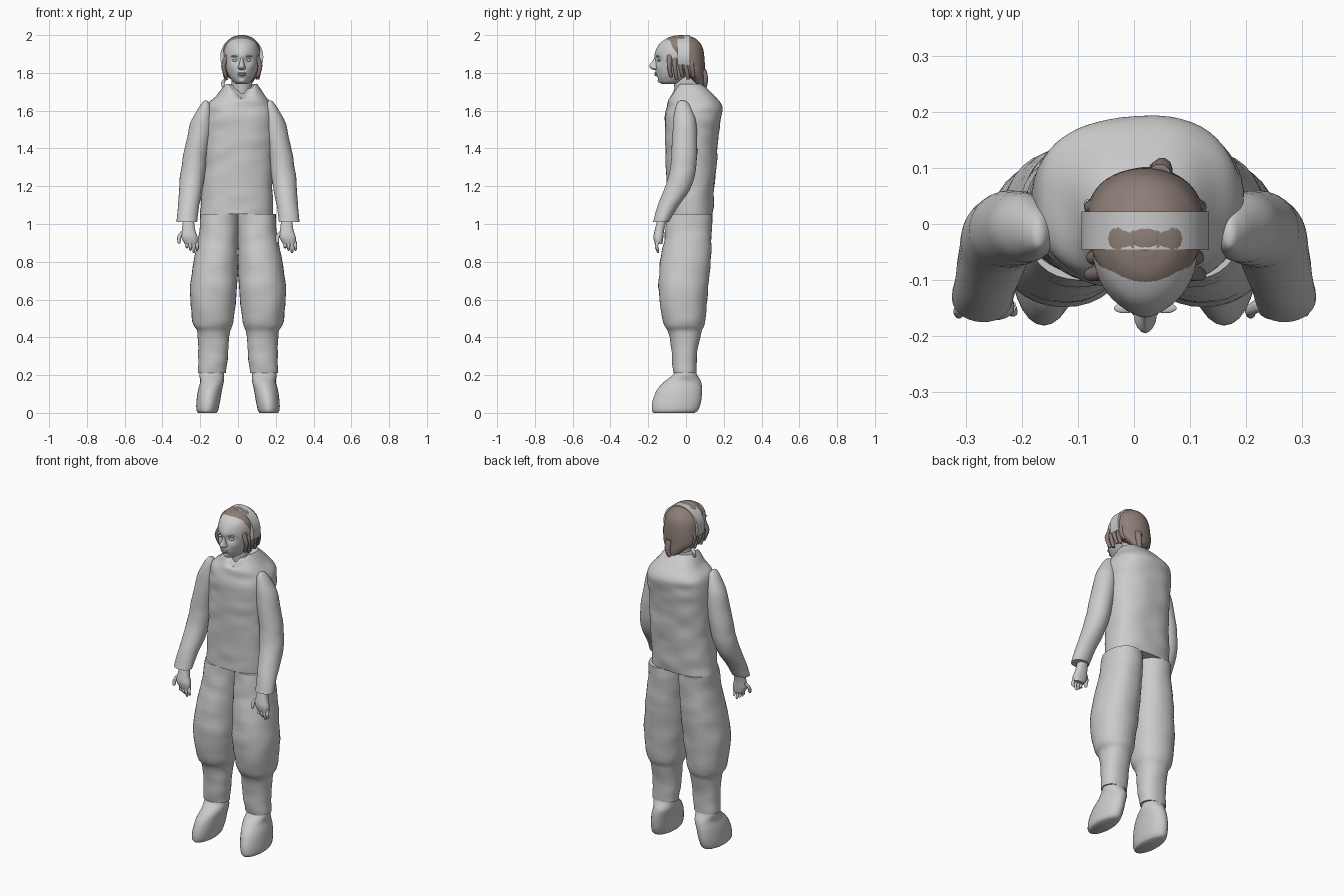
import bpy
import bmesh
import math
from mathutils import Vector, noise

if "Cube" in bpy.data.objects:
    bpy.data.objects.remove(bpy.data.objects["Cube"])


def material(name, rgb):
    m = bpy.data.materials.new(name)
    m.use_nodes = True
    m.diffuse_color = (*rgb, 1)
    m.node_tree.nodes["Principled BSDF"].inputs["Base Color"].default_value = (*rgb, 1)
    return m


GREY = material("plain_grey", (0.6, 0.6, 0.6))
BROWN = material("hair_brown", (0.27, 0.21, 0.185))


def finish(bm, name, mat, angle=50):
    bmesh.ops.recalc_face_normals(bm, faces=bm.faces)
    me = bpy.data.meshes.new(name)
    bm.to_mesh(me)
    bm.free()
    me.materials.append(mat)
    me.shade_smooth()
    me.set_sharp_from_angle(angle=math.radians(angle))
    ob = bpy.data.objects.new(name, me)
    bpy.context.collection.objects.link(ob)
    return ob


def spline(rings, steps):
    """Smoothly interpolate ring extents."""
    out = []
    for i in range(len(rings) - 1):
        a, b = rings[max(i - 1, 0)], rings[i]
        c, d = rings[i + 1], rings[min(i + 2, len(rings) - 1)]
        for s in range(steps):
            t = s / steps
            out.append([q + 0.5 * t * (r - p + t * (2 * p - 5 * q + 4 * r - w + t * (3 * (q - r) + w - p)))
                        for p, q, r, w in zip(a, b, c, d)])
    return out + [list(rings[-1])]


def loft(name, mat, rings, sides=28, steps=4, power=2.0, rough=0.0, mirror=1, warp=None):
    """Skin rings given as (z, x_min, x_max, y_min, y_max)."""
    bm = bmesh.new()
    loops = []
    for z, x0, x1, y0, y1 in spline(rings, steps):
        loop = []
        for k in range(sides):
            c, s = math.cos(math.tau * k / sides), math.sin(math.tau * k / sides)
            co = Vector(((x0 + x1) / 2 + (x1 - x0) / 2 * math.copysign(abs(c) ** (2 / power), c),
                         (y0 + y1) / 2 + (y1 - y0) / 2 * math.copysign(abs(s) ** (2 / power), s), z))
            if rough:
                n = noise.noise(Vector((co.x * 9, co.y * 9, co.z * 17)))
                co += Vector((c, s, 0)) * n * rough
            if warp:
                co = warp(co)
            co.x *= mirror
            loop.append(bm.verts.new(co))
        loops.append(loop)
    for a, b in zip(loops, loops[1:]):
        for k in range(sides):
            j = (k + 1) % sides
            bm.faces.new((a[k], a[j], b[j], b[k]))
    bm.faces.new(loops[0])
    bm.faces.new(loops[-1])
    return finish(bm, name, mat)


def blob(name, mat, centre, radii):
    bm = bmesh.new()
    bmesh.ops.create_uvsphere(bm, u_segments=20, v_segments=12, radius=1)
    for v in bm.verts:
        v.co = Vector(centre) + Vector([a * b for a, b in zip(v.co, radii)])
    return finish(bm, name, mat)


def tube(name, mat, points, r):
    """Thin tapering strand running through points from top to bottom."""
    n = len(points) - 1
    rings = []
    for i, (x, y, z) in enumerate(points):
        w = r * (1 - 0.35 * i / n)
        rings.append((z, x - w, x + w, y - w, y + w))
    x, y, z = points[-1]
    rings.append((z - r * 0.6, x - r * 0.25, x + r * 0.25, y - r * 0.25, y + r * 0.25))
    return loft(name, mat, rings, sides=10, steps=3)


# Tunic with a notched collar
def notch(co):
    if co.y < 0.02 and co.z > 1.66:
        co.z -= max(0, 1 - abs(co.x - 0.02) / 0.07) * (co.z - 1.66)
    return co


loft("tunic", GREY, [
    (1.053, -.2, .185, -.1, .14), (1.25, -.185, .185, -.105, .155),
    (1.45, -.18, .19, -.11, .17), (1.57, -.178, .195, -.11, .185),
    (1.63, -.165, .18, -.1, .188), (1.68, -.115, .145, -.085, .15),
    (1.74, -.065, .1, -.06, .09)], sides=56, steps=8, power=2.5, rough=0.007, warp=notch)

# Trousers, boots and sleeves on both sides
for side, m in (("right", -1), ("left", 1)):
    loft(side + "_trouser_leg", GREY, [
        (.21, .062, .212, -.065, .055), (.3, .055, .21, -.075, .06),
        (.42, .042, .215, -.09, .08), (.48, .025, .24, -.12, .1),
        (.64, .006, .254, -.145, .115), (.8, .0, .235, -.135, .13),
        (.93, -.002, .21, -.115, .137), (1.054, -.002, .2, -.1, .14)],
        sides=36, steps=5, power=2.2, rough=0.006, mirror=m)
    loft(side + "_boot", GREY, [
        (.0, .115, .21, -.17, .045), (.015, .105, .22, -.18, .065),
        (.06, .095, .22, -.178, .08), (.12, .085, .212, -.155, .085),
        (.165, .075, .2, -.115, .08), (.2, .075, .205, -.07, .06),
        (.225, .075, .2, -.06, .05)], steps=4, mirror=m)
    loft(side + "_sleeve", GREY, [
        (1.01, .217, .324, -.176, -.09), (1.1, .205, .318, -.15, -.035),
        (1.2, .185, .31, -.11, .03), (1.29, .172, .302, -.085, .052),
        (1.4, .155, .282, -.075, .058), (1.53, .135, .253, -.07, .055),
        (1.61, .138, .212, -.058, .03), (1.645, .155, .188, -.045, .008),
        (1.653, .165, .178, -.03, -.01)], steps=4, rough=0.004, mirror=m)

# Hands: palm, four fingers and a thumb
for side, x, m in (("right", -.262, 1), ("left", .258, 1)):
    loft(side + "_palm", GREY, [
        (.895, x - .02, x + .048, -.165, -.125), (.93, x - .038, x + .048, -.172, -.12),
        (.97, x - .035, x + .035, -.165, -.115), (1.03, x - .028, x + .028, -.15, -.1)],
        sides=20, power=2.5)
    for i in range(4):
        fx = x - .012 + i * .018
        drop = .012 * abs(i - 2)
        tube(f"{side}_finger_{i + 1}", GREY, [
            (fx, -.147, .91), (fx + .004, -.157, .88), (fx + .004, -.148, .852 + drop)], .0105)
    tube(side + "_thumb", GREY, [
        (x - .028, -.14, .96), (x - .048, -.152, .935), (x - .05, -.16, .905)], .013)

# Head with sculpted sockets, brow, cheeks, mouth and chin
FACE = [(-.036, 1.868, .012, .02), (.036, 1.868, .012, .02), (0, 1.898, -.006, .035),
        (-.045, 1.825, -.003, .02), (.045, 1.825, -.003, .02), (0, 1.793, -.008, .018),
        (0, 1.772, .006, .012), (0, 1.755, -.008, .015)]


def sculpt(co):
    if co.y < -.05:
        for x, z, push, r in FACE:
            d = (co.x - .02 - x) ** 2 + (co.z - z) ** 2
            co.y += push * math.exp(-d / (r * r))
    return co


loft("neck", GREY, [(1.62, -.04, .08, -.055, .08), (1.7, -.035, .075, -.06, .075),
                    (1.8, -.035, .075, -.07, .07)])
loft("head", GREY, [
    (1.742, -.01, .05, -.125, -.04), (1.755, -.028, .068, -.142, .0),
    (1.79, -.052, .092, -.155, .045), (1.84, -.068, .108, -.16, .075),
    (1.9, -.074, .114, -.16, .085), (1.95, -.064, .104, -.143, .075),
    (1.98, -.04, .08, -.105, .05), (1.996, -.005, .045, -.06, .0)],
    sides=64, steps=8, warp=sculpt)
loft("nose", GREY, [
    (1.816, .008, .032, -.172, -.14), (1.826, -.001, .041, -.19, -.13),
    (1.84, .004, .036, -.194, -.13), (1.865, .011, .029, -.177, -.13),
    (1.89, .012, .028, -.162, -.13)], sides=16)
for side, x in (("right", -.016), ("left", .056)):
    blob(side + "_eye", GREY, (x, -.139, 1.866), (.014, .011, .007))
    blob(side + "_eyebrow", GREY, (x, -.15, 1.888), (.02, .009, .004))
for name, z in (("upper_lip", 1.798), ("lower_lip", 1.789)):
    blob(name, GREY, (.02, -.158, z), (.024, .009, .005))

# Hair set behind the face, with loose locks at the sides and nape
loft("hair", BROWN, [
    (1.715, .02, .055, .075, .1), (1.76, -.03, .085, .03, .102),
    (1.8, -.075, .115, -.03, .1), (1.86, -.083, .123, -.075, .099),
    (1.92, -.082, .122, -.115, .092), (1.955, -.067, .107, -.127, .077),
    (1.985, -.038, .078, -.097, .045), (1.998, -.005, .045, -.055, .0)],
    sides=40, steps=5)
for side, m in (("right", -1), ("left", 1)):
    for i in range(5):
        y = -.085 + i * .03
        tube(f"{side}_lock_{i + 1}", BROWN, [
            (.02 + m * .072, y, 1.9), (.02 + m * (.097 - .004 * (i % 2)), y - .005, 1.84),
            (.02 + m * .085, y + .005, 1.785 - .012 * (i % 2))], .015)
tube("nape_lock", BROWN, [(.045, .085, 1.82), (.05, .1, 1.77), (.04, .095, 1.72)], .022)
tube("hair_tie_end", GREY, [(-.06, .03, 1.77), (-.08, .035, 1.75), (-.075, .03, 1.72)], .012)

# Band arching over the head
bm = bmesh.new()
loops = []
for k in range(33):
    a = math.radians(-22 + 224 * k / 32)
    loops.append([bm.verts.new((.02 + r * math.cos(a), y, 1.884 + (r + .002) * math.sin(a)))
                  for r, y in ((.114, -.045), (.114, .022), (.085, .022), (.085, -.045))])
for a, b in zip(loops, loops[1:]):
    for i in range(4):
        j = (i + 1) % 4
        bm.faces.new((a[i], a[j], b[j], b[i]))
bm.faces.new(loops[0])
bm.faces.new(loops[-1])
finish(bm, "headband", GREY)
blob("crown_patch", BROWN, (.02, -.025, 1.997), (.024, .024, .004))
